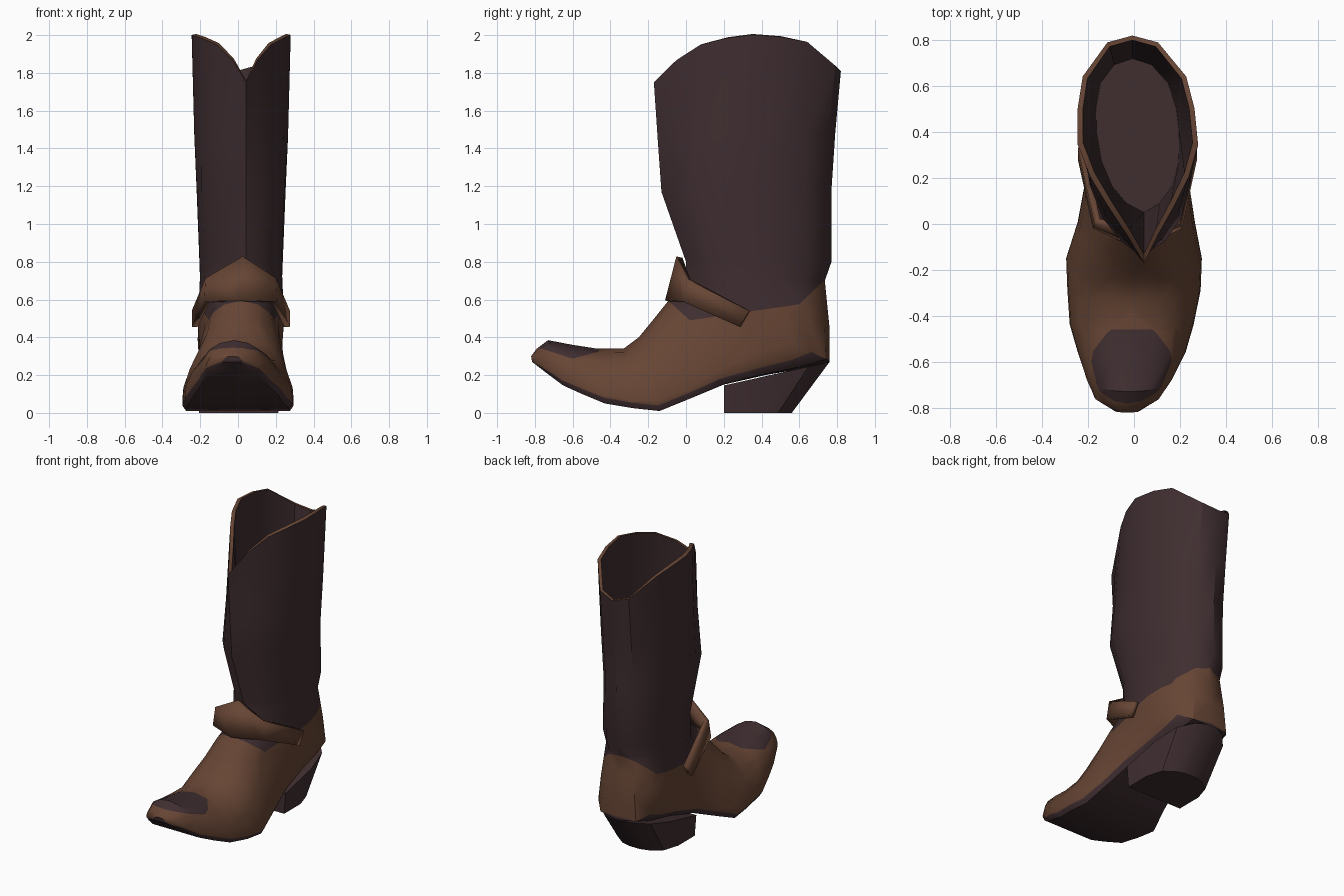
import bpy, bmesh
from mathutils import Vector

if "Cube" in bpy.data.objects:
    bpy.data.objects.remove(bpy.data.objects["Cube"])


def material(name, colour):
    m = bpy.data.materials.new(name)
    m.use_nodes = True
    m.diffuse_color = (*colour, 1)
    m.node_tree.nodes["Principled BSDF"].inputs["Base Color"].default_value = (*colour, 1)
    return m


BROWN = material("tan_brown_leather", (0.135, 0.060, 0.035))
DARK = material("dark_leather", (0.050, 0.027, 0.030))

# Half cross-sections: (fraction from front to back, width factor)
FOOT = [(0, 0), (.06, .38), (.2, .68), (.42, .86), (.68, .98), (.86, 1), (.93, 1), (1, .93), (1, 0)]
SHAFT = [(0, 0), (.06, .4), (.17, .72), (.33, .93), (.52, 1), (.68, .97), (.84, .82), (.96, .45), (1, 0)]
COLLAR = [(0, 0), (.12, .25), (.25, .55), (.38, .82), (.52, 1), (.68, .97), (.82, .86), (.97, .42), (1, 0)]
SCALLOP = [0, .11, .185, .21, .22, .2, .165, .03, 0]

# Rings: front y, z, back y, z, half width, centre x, shape (0 foot, 1 shaft, 2 collar)
RINGS = [
    (-.82, .30, -.815, .27, .05, -.03, 0),
    (-.79, .34, -.75, .22, .14, -.03, 0),
    (-.73, .385, -.65, .145, .19, -.02, 0),
    (-.60, .36, -.55, .10, .235, -.01, 0),
    (-.47, .34, -.43, .05, .27, -.01, 0),
    (-.33, .34, -.28, .025, .29, 0, 0),
    (-.25, .40, -.14, .01, .295, 0, 0),
    (-.16, .51, .02, .075, .255, .01, 0),
    (-.08, .61, .20, .15, .23, .015, .1),
    (-.04, .65, .42, .20, .22, .018, .3),
    (-.01, .68, .62, .235, .225, .018, .5),
    (0, .70, .76, .27, .228, .018, .7),
    (0, .72, .76, .45, .225, .018, .85),
    (0, .75, .735, .70, .217, .018, 1),
    (0, .80, .77, .80, .22, .018, 1),
    (-.13, 1.17, .77, 1.18, .235, .018, 1),
    (-.15, 1.45, .79, 1.48, .248, .018, 1.5),
    (-.17, 1.75, .82, 1.81, .262, .018, 2),
    (-.13, 1.76, .80, 1.81, .238, .018, 2),
    (.05, .80, .72, .80, .18, .018, 1),
]
SOLE_END, COLLAR_RING = 10, 17


def ring_points(fy, fz, by, bz, w, cx, s):
    a, b = (FOOT, SHAFT) if s <= 1 else (SHAFT, COLLAR)
    t = s if s <= 1 else s - 1
    front, back = Vector((0, fy, fz)), Vector((0, by, bz))
    rim = 1 - min(.3, .03 / (back - front).length)
    half = []
    for i in range(9):
        ua = rim if a is FOOT and i == 6 else a[i][0]
        u = ua + (b[i][0] - ua) * t
        x = w * (a[i][1] + (b[i][1] - a[i][1]) * t)
        p = front.lerp(back, u)
        p.z += SCALLOP[i] * max(0, 2 * s - 3)
        shift = cx + min(s, 1) * .025 * (1 - 2 * u)
        half.append((p, x, shift))
    pts = [Vector((c + x, p.y, p.z)) for p, x, c in half]
    return pts + [Vector((c - x, p.y, p.z)) for p, x, c in half[-2:0:-1]]


def finish(bm, name, mats, angle=0.6):
    bmesh.ops.recalc_face_normals(bm, faces=bm.faces)
    me = bpy.data.meshes.new(name)
    bm.to_mesh(me)
    bm.free()
    for m in mats:
        me.materials.append(m)
    ob = bpy.data.objects.new(name, me)
    bpy.context.collection.objects.link(ob)
    bpy.ops.object.select_all(action='DESELECT')
    ob.select_set(True)
    bpy.context.view_layer.objects.active = ob
    bpy.ops.object.shade_smooth_by_angle(angle=angle)
    return ob


def bridge(bm, a, b, index):
    n = len(a)
    for j in range(n):
        f = bm.faces.new((a[j], a[(j + 1) % n], b[(j + 1) % n], b[j]))
        f.material_index = index(j)


def height(line, y):
    (y0, z0), (y1, z1) = line
    return z0 + (z1 - z0) * (y - y0) / (y1 - y0)


def cut(bm, line, where):
    faces = [f for f in bm.faces if where(f.calc_center_median())]
    geom = set(faces)
    for f in faces:
        geom.update(f.edges)
        geom.update(f.verts)
    (y0, z0), (y1, z1) = line
    bmesh.ops.bisect_plane(bm, geom=list(geom), dist=1e-5, plane_co=(0, y0, z0),
                           plane_no=(0, z0 - z1, y1 - y0))


# Boot body: toe, foot, ankle, shaft, rim and lining in one loft
bm = bmesh.new()
loops = [[bm.verts.new(p) for p in ring_points(*r)] for r in RINGS]
for k in range(len(loops) - 1):
    if k == COLLAR_RING:
        rule = lambda j: 0
    elif k > SOLE_END:
        rule = lambda j: int(k > COLLAR_RING)
    else:
        rule = lambda j: int(6 <= j <= 9)
    bridge(bm, loops[k], loops[k + 1], rule)
bm.faces.new(loops[0]).material_index = 1
bm.faces.new(loops[-1]).material_index = 1

# Colour borders: ankle line, toe cap and heel line
ankle = [((-.1, .6), (.02, .49)), ((.02, .49), (.6, .575)), ((.6, .575), (.73, .70))]
cap = [((-.78, .345), (-.6, .287)), ((-.6, .287), (-.46, .325))]
cap_back = -.46
heel_line = ((.2, .165), (.76, .29))
in_ankle = lambda c: c.y > -.3 and c.z < 1.1
in_toe = lambda c: c.y < -.3
for line in ankle + [heel_line]:
    cut(bm, line, in_ankle)
for line in cap + [((cap_back, 0), (cap_back, 1))]:
    cut(bm, line, in_toe)
rim_faces = {f for f in bm.faces if f.material_index == 0
             and all(v.co.z > 1.7 for v in f.verts)}
for f in bm.faces:
    c = f.calc_center_median()
    if f in rim_faces:
        continue
    if c.y > -.3 and all(c.z > height(l, c.y) for l in ankle):
        f.material_index = 1
    if c.y < cap_back and all(c.z > height(l, c.y) for l in cap):
        f.material_index = 1
    if c.y > .2 and c.z < height(heel_line, c.y):
        f.material_index = 1
finish(bm, "boot_body", [BROWN, DARK])

# Stacked heel: flat breast, rounded back, tapering down
D_SHAPE = [(0, 1), (.5, 1), (.8, .84), (.95, .5), (1, .2)]
bm = bmesh.new()


def heel_ring(depth, w, z_of):
    half = [(v * depth + .2, x * w) for v, x in D_SHAPE]
    pts = half + [(y, -x) for y, x in reversed(half)]
    return [bm.verts.new((x + .003, y, z_of(y))) for y, x in pts]


low = heel_ring(.36, .21, lambda y: 0)
high = heel_ring(.56, .222, lambda y: height(heel_line, y) - .02)
bridge(bm, low, high, lambda j: 0)
bm.faces.new(low)
bm.faces.new(high)
finish(bm, "heel", [DARK])

# Instep strap with a peaked front
side = [((.26, .285, .455), (.26, .335, .54)), ((.195, -.01, .588), (.19, .01, .71))]
centre = ((.025, -.095, .592), (.025, -.035, .825))
mirror = lambda p: (.03 - p[0], p[1], p[2])
path = side + [centre] + [tuple(mirror(p) for p in pair) for pair in reversed(side)]
bm = bmesh.new()
pairs = [[bm.verts.new(p) for p in pair] for pair in path]
for a, b in zip(pairs, pairs[1:]):
    bm.faces.new((a[0], b[0], b[1], a[1]))
strap = finish(bm, "instep_strap", [BROWN])
mod = strap.modifiers.new("thickness", 'SOLIDIFY')
mod.thickness = .03
mod.offset = 0
mod.use_even_offset = True
